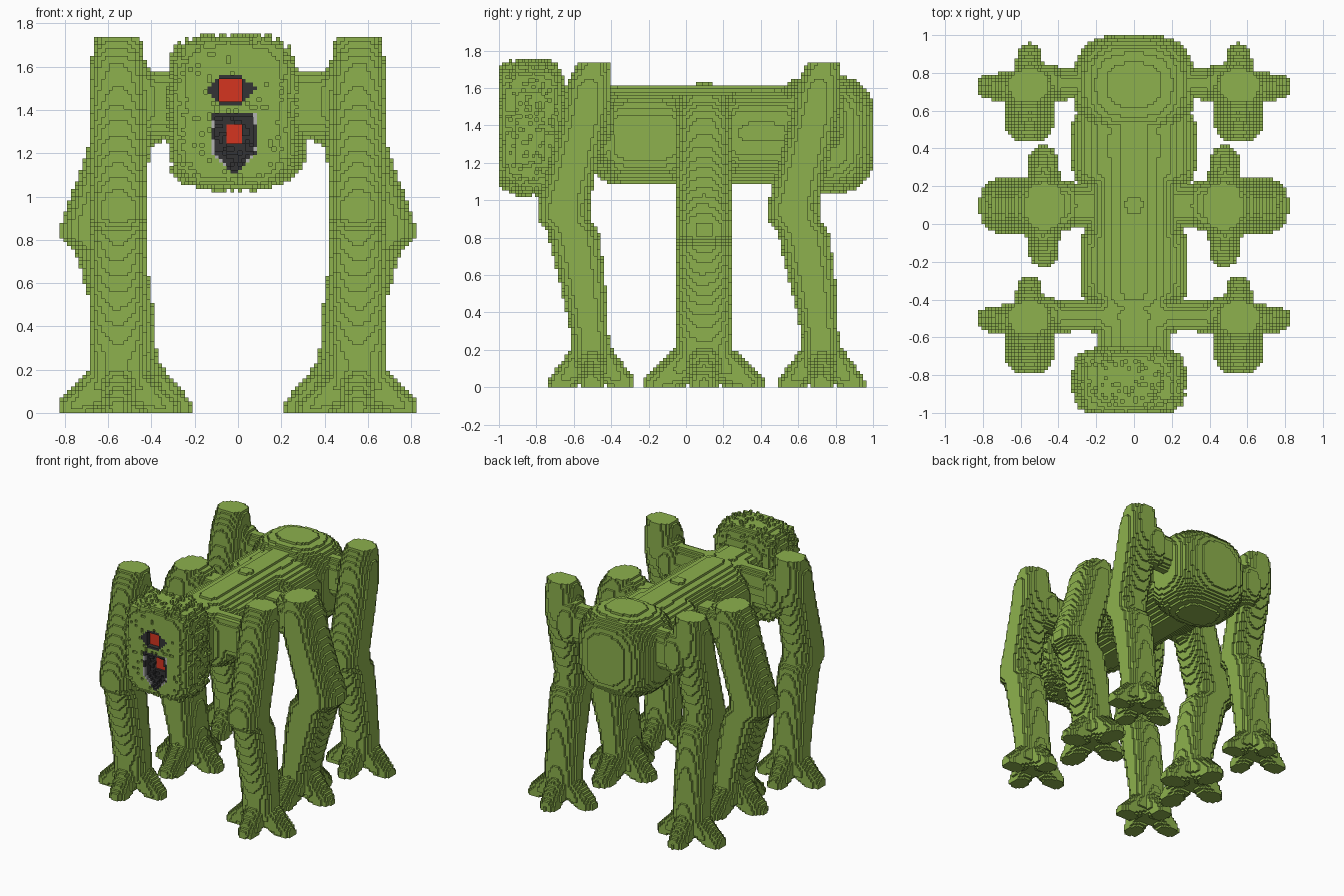
import bpy
import math
import random

random.seed(4)
if "Cube" in bpy.data.objects:
    bpy.data.objects.remove(bpy.data.objects["Cube"])

H = 2 / 114  # edge of one block


def material(name, rgb):
    m = bpy.data.materials.new(name)
    m.use_nodes = True
    m.diffuse_color = (*rgb, 1)
    m.node_tree.nodes["Principled BSDF"].inputs["Base Color"].default_value = (*rgb, 1)
    return m


MATS = [material("moss green", (0.266, 0.44, 0.074)),
        material("charcoal", (0.034, 0.034, 0.036)),
        material("red", (0.66, 0.036, 0.014)),
        material("pale grey", (0.45, 0.45, 0.45))]
GREEN, DARK, RED, GREY = range(4)


# ---- block solids: each returns the set of grid cells inside a shape ----
def fill(lo, hi, inside):
    r = [range(math.floor(a / H), math.ceil(b / H) + 1) for a, b in zip(lo, hi)]
    return {(i, j, k) for i in r[0] for j in r[1] for k in r[2]
            if k >= 0 and inside((i + .5) * H, (j + .5) * H, (k + .5) * H)}


def rounded(c, r, p=(2, 2, 2)):
    """Super-ellipsoid; higher exponents are boxier."""
    return fill([a - b for a, b in zip(c, r)], [a + b for a, b in zip(c, r)],
                lambda *q: sum(abs((a - b) / s) ** e for a, b, s, e in zip(q, c, r, p)) <= 1)


def limb(a, b, ra, rb):
    """Tapered capsule from a to b."""
    d = [v - u for u, v in zip(a, b)]
    dd = sum(v * v for v in d)

    def inside(*q):
        t = min(1, max(0, sum((s - u) * v for s, u, v in zip(q, a, d)) / dd))
        rad = ra + (rb - ra) * t
        return sum((s - u - v * t) ** 2 for s, u, v in zip(q, a, d)) <= rad * rad
    R = max(ra, rb)
    return fill([min(u, v) - R for u, v in zip(a, b)],
                [max(u, v) + R for u, v in zip(a, b)], inside)


def mirrored(cells):
    return {(-1 - i, j, k) for i, j, k in cells}


# ---- legs: height, fore-aft offset, fore-aft radius, side radius ----
LEG = [(0.04, 0, .08, .08), (0.15, 0, .105, .13), (0.25, -.005, .1, .132),
       (0.4, -.025, .108, .132), (0.6, -.055, .127, .133), (0.83, -.098, .138, .133),
       (0.9, -.15, .143, .133), (0.97, -.153, .14, .133), (1.2, -.095, .132, .133),
       (1.45, -.035, .128, .133), (1.62, -.015, .12, .126), (1.74, .01, .085, .105)]


def leg(cx, cy, scale, height, outward):
    def inside(x, y, z):
        f, s = (cx - x, y - cy) if outward else (y - cy, x - cx)
        z, f, s = z / height, f / scale, s / scale
        for a, b in zip(LEG, LEG[1:]):
            if a[0] <= z <= b[0]:
                t = (z - a[0]) / (b[0] - a[0])
                off, rf, rs = [u + (v - u) * t for u, v in zip(a[1:], b[1:])]
                return abs((f - off) / rf) ** 2.4 + abs(s / rs) ** 2.4 <= 1
        return False
    cells = fill((cx - .4, cy - .4, 0), (cx + .4, cy + .4, 1.76), inside)
    # four spread toes, the side pair longer
    for f, s in ((.168, 0), (-.168, 0), (0, .213), (0, -.213)):
        f, s = f * scale, s * scale
        dx, dy = (-f, s) if outward else (s, f)
        cells |= limb((cx, cy, .19), (cx + dx, cy + dy, .02), .1 * scale, .065 * scale)
    return cells


parts = {}

# ---- body: spine trunk, side bulges, abdomen, shoulders and neck ----
body = rounded((0, .1, 1.35), (.245, .62, .262), (2.4, 14, 2.4))
body |= rounded((0, -.22, 1.34), (.288, .24, .245), (2.8, 6, 2.8))
body |= rounded((0, .41, 1.36), (.327, .24, .235), (2.8, 6, 2.6))
body |= rounded((0, .735, 1.35), (.325, .272, .318), (2.7, 2.7, 3.6))
body |= rounded((0, -.49, 1.37), (.3, .1, .22), (3, 3, 3))
body |= rounded((0, -.6, 1.37), (.2, .16, .22), (3, 8, 3))
body |= rounded((0, .1, 1.5), (.09, .09, .127), (2.5, 2.5, 6))

# ---- hips: bars joining each pair of legs to the trunk ----
for y, z, ry, rz, x in ((-.49, 1.43, .078, .145, .56), (.745, 1.43, .08, .145, .56),
                        (.1, 1.39, .11, .125, .48)):
    body |= rounded((0, y, z), (x, ry, rz), (16, 2.4, 2.4))
    ball = rounded((x - .1, y, z + .01), (.11, ry + .025, rz + .025), (2, 2.4, 2.4))
    body |= ball | mirrored(ball)

# ---- head: boxy mass with a ragged surface ----
HC = (-.025, -.832, 1.39)
core = rounded(HC, (.265, .152, .333), (3.4, 4.5, 6))
skin = rounded(HC, (.282, .182, .35), (3.4, 4.5, 6)) - core
fuzz = rounded(HC, (.3, .182, .366), (3.4, 4.5, 6)) - core - skin
head = core | {c for c in sorted(skin) if random.random() < .9}
head |= {c for c in sorted(fuzz) if random.random() < .12}
head = {c for c in head if c[1] >= -57}

# ---- face: eye and mouth hollowed into the front of the head ----
paint = {}
MX = -.0175  # mouth centre


def face_cells(rule):
    return {(i, k) for i, _, k in fill((-.2, -1, 1.05), (.15, -1, 1.6),
                                       lambda x, y, z: rule(x, z))}


def in_mouth(x, z, grow=0.0):
    u = abs(x - MX)
    return z < 1.375 + grow and u < .09 + grow and z > 1.13 - grow + max(0, u - .015) * .95


def set_face(cells, colour, shallow, deep):
    """Sink cells to a depth in blocks; everything behind the surface is dark."""
    for i, k in sorted(cells):
        first = -57 + random.randint(shallow, deep)
        for j in range(-57, -50):
            c = (i, j, k)
            head.discard(c)
            if j >= first:
                head.add(c)
                paint[c] = colour if j == first else DARK


mouth = face_cells(in_mouth)
rim = face_cells(lambda x, z: in_mouth(x, z, .018)) - mouth
for cell in sorted(rim):
    x, z = (cell[0] + .5) * H, (cell[1] + .5) * H
    corner = z > 1.34 and abs(x - MX) > .08
    teeth = 1.14 < z < 1.23 or corner or x < -.1
    set_face({cell}, GREY if teeth and random.random() < .7 else DARK, 0, 0)
set_face(mouth, DARK, 3, 4)
set_face(face_cells(lambda x, z: abs((x - MX) / .038) ** 2.5
                    + abs((z - 1.29) / .052) ** 2.5 <= 1), RED, 4, 4)
set_face(face_cells(lambda x, z: abs(x + .03) / .112 + abs(z - 1.493) / .105 <= 1.05
                    and abs(z - 1.493) < .07), DARK, 0, 0)
set_face(face_cells(lambda x, z: abs(x + .035) < .052 and abs(z - 1.493) < .05), RED, 2, 2)

parts["head"] = head
parts["body"] = body
for name, args in (("front", (.555, -.505, 1, 1, False)),
                   ("middle", (.48, .095, 1.16, .9, True)),
                   ("hind", (.555, .725, 1, 1, False))):
    cells = leg(*args)
    parts[name + "_leg_left"] = cells
    parts[name + "_leg_right"] = mirrored(cells)

# ---- turn cells into meshes, keeping only exposed block faces ----
solid = set().union(*parts.values())
SIDES = [((1, 0, 0), ((1, 0, 0), (1, 1, 0), (1, 1, 1), (1, 0, 1))),
         ((-1, 0, 0), ((0, 0, 0), (0, 0, 1), (0, 1, 1), (0, 1, 0))),
         ((0, 1, 0), ((0, 1, 0), (0, 1, 1), (1, 1, 1), (1, 1, 0))),
         ((0, -1, 0), ((0, 0, 0), (1, 0, 0), (1, 0, 1), (0, 0, 1))),
         ((0, 0, 1), ((0, 0, 1), (1, 0, 1), (1, 1, 1), (0, 1, 1))),
         ((0, 0, -1), ((0, 0, 0), (0, 1, 0), (1, 1, 0), (1, 0, 0)))]
claimed = set()
for name, cells in parts.items():
    verts, faces, colours = {}, [], []
    for c in sorted(cells - claimed):
        for d, corners in SIDES:
            if tuple(a + b for a, b in zip(c, d)) in solid:
                continue
            faces.append([verts.setdefault(tuple(a + b for a, b in zip(c, q)), len(verts))
                          for q in corners])
            colours.append(paint.get(c, GREEN) if name == "head" else GREEN)
    claimed |= cells
    mesh = bpy.data.meshes.new(name)
    mesh.from_pydata([[a * H for a in v] for v in verts], [], faces)
    for m in MATS if name == "head" else MATS[:1]:
        mesh.materials.append(m)
    mesh.polygons.foreach_set("material_index", colours)
    mesh.update()
    bpy.context.collection.objects.link(bpy.data.objects.new(name, mesh))
